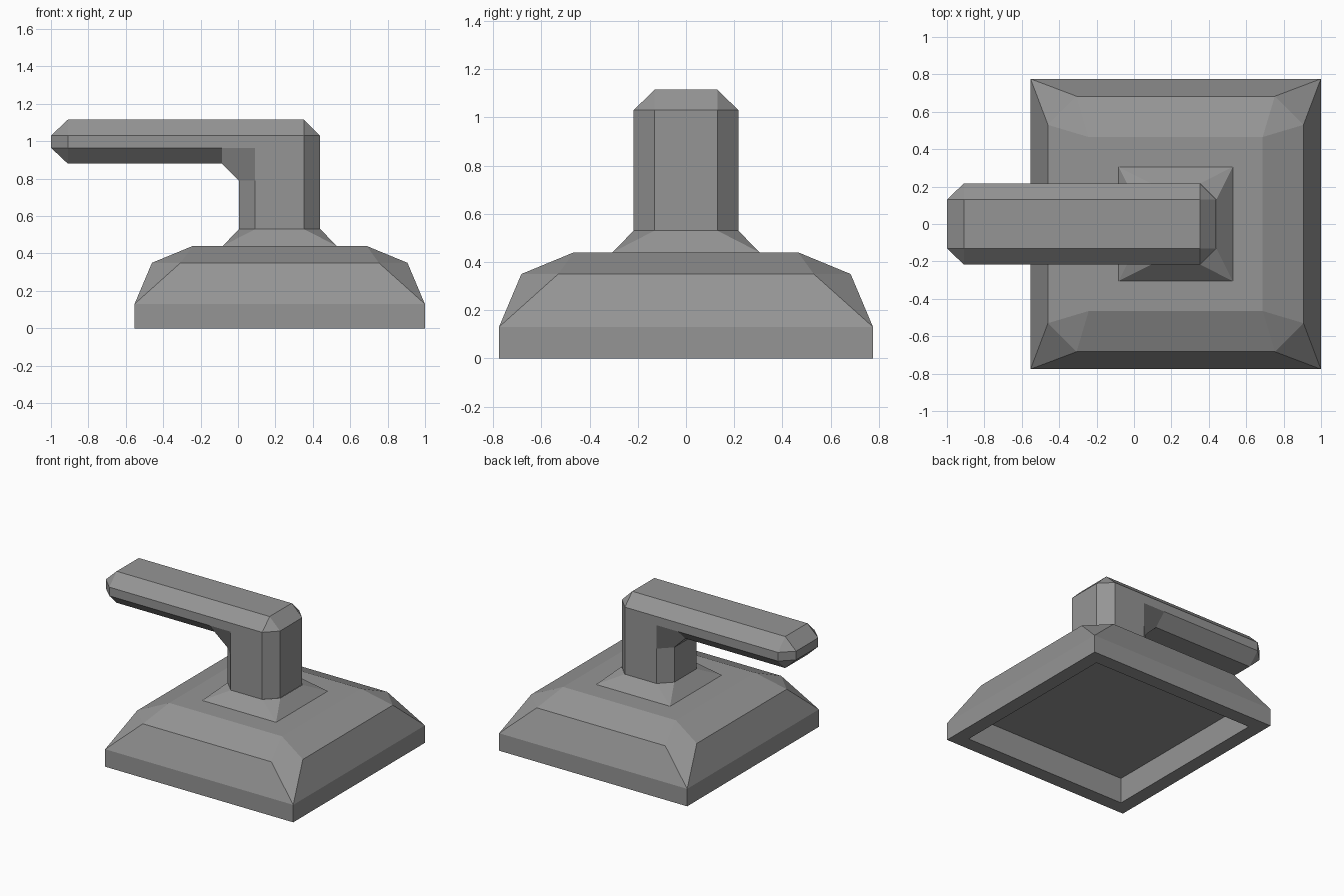
import bpy, bmesh
from mathutils import Vector

if "Cube" in bpy.data.objects:
    bpy.data.objects.remove(bpy.data.objects["Cube"])

CX = 0.223  # x centre of base and post

# Dark grey metal
MAT = bpy.data.materials.new("dark_grey")
MAT.diffuse_color = (0.3, 0.3, 0.3, 1)
MAT.use_nodes = True
MAT.node_tree.nodes["Principled BSDF"].inputs["Base Color"].default_value = MAT.diffuse_color


def finish(bm, name):
    bmesh.ops.recalc_face_normals(bm, faces=bm.faces)
    me = bpy.data.meshes.new(name)
    bm.to_mesh(me)
    bm.free()
    me.materials.append(MAT)
    ob = bpy.data.objects.new(name, me)
    bpy.context.collection.objects.link(ob)
    return ob


def ring(half, z, flat=None):
    """Square ring, or octagon ring when a flat half-length is given."""
    pts = []
    for sx in (-1, 1):
        for sy in (-1, 1):
            pairs = [(half, half)] if flat is None else [(half, flat), (flat, half)]
            pts += [(CX + sx * a, sy * b, z) for a, b in pairs]
    return pts


def hull(points):
    bm = bmesh.new()
    for p in points:
        bm.verts.new(p)
    bmesh.ops.convex_hull(bm, input=bm.verts[:])
    bmesh.ops.dissolve_limit(bm, angle_limit=0.01, verts=bm.verts[:], edges=bm.edges[:])
    bm.normal_update()
    return bm


# Base plinth with cut corners and a recess underneath
bm = hull(ring(0.776, 0) + ring(0.776, 0.13) + ring(0.683, 0.35, 0.53) + ring(0.465, 0.44))
bottom = min(bm.faces, key=lambda f: f.calc_center_median().z)
bmesh.ops.inset_individual(bm, faces=[bottom], thickness=0.147)
ext = bmesh.ops.extrude_discrete_faces(bm, faces=[bottom])["faces"]
bmesh.ops.translate(bm, verts=ext[0].verts[:], vec=Vector((0, 0, 0.19)))
finish(bm, "base_plinth")

# Flared collar, open where it meets base and post
bm = hull(ring(0.305, 0.44) + ring(0.217, 0.53, 0.13))
caps = [f for f in bm.faces if abs(f.normal.z) > 0.99]
bmesh.ops.delete(bm, geom=caps, context='FACES')
finish(bm, "collar")

# Lever handle: chamfered L, outer band plus two side plates
band = [(-1, .965), (-.91, .88), (-.085, .88), (.005, .79), (.005, .53),
        (.438, .53), (.438, 1.03), (.352, 1.115), (-.91, 1.115), (-1, 1.03)]
side = [(-.91, .965), (-.085, .965), (.092, .965), (.092, .79), (.092, .53),
        (.352, .53), (.352, 1.03), (-.91, 1.03)]
link = [0, 0, 1, 3, 4, 5, 6, 6, 7, 7]  # side point next to each band point
bm = bmesh.new()
bands = []
for s in (-1, 1):
    b = [bm.verts.new((x, s * 0.13, z)) for x, z in band]
    p = [bm.verts.new((x, s * 0.217, z)) for x, z in side]
    bands.append(b)
    bm.faces.new(p)
    for i in range(len(b)):
        j = (i + 1) % len(b)
        u, v = p[link[i]], p[link[j]]
        if i == 4:      # open bottom of the post
            continue
        if i == 2:      # inner elbow corner
            bm.faces.new((b[i], b[j], v, p[2], u))
        elif u == v:
            bm.faces.new((b[i], b[j], u))
        else:
            bm.faces.new((b[i], b[j], v, u))
for i in range(len(band)):
    j = (i + 1) % len(band)
    if i != 4:
        bm.faces.new((bands[0][i], bands[0][j], bands[1][j], bands[1][i]))
finish(bm, "lever_handle")
